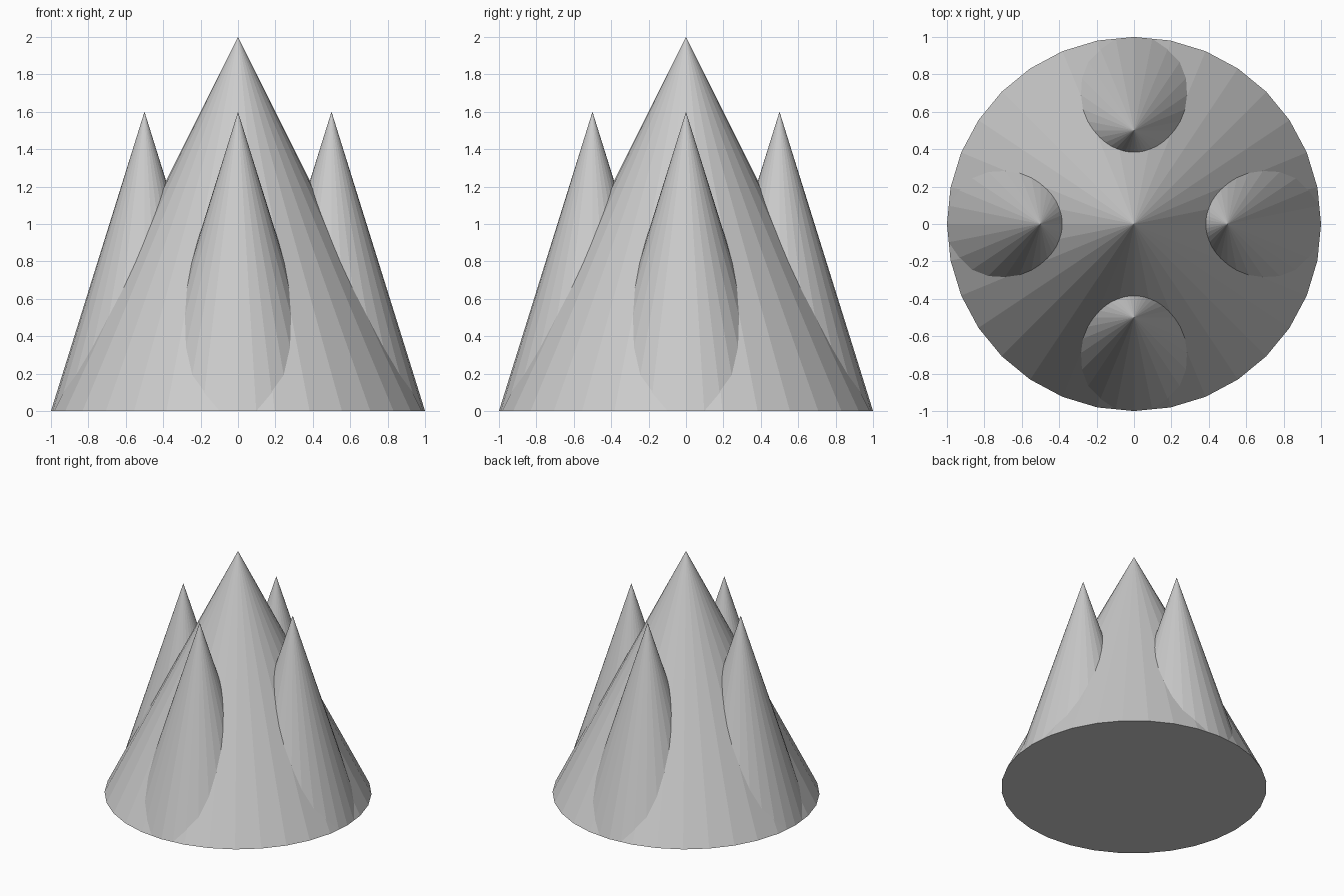
import bpy
from math import cos, sin, pi

if "Cube" in bpy.data.objects:
    bpy.data.objects.remove(bpy.data.objects["Cube"])


def cone(name, x, y, radius, height):
    """32-sided flat-shaded cone standing on z = 0."""
    bpy.ops.mesh.primitive_cone_add(vertices=32, radius1=radius, radius2=0,
                                    depth=height, location=(x, y, height / 2))
    bpy.context.object.name = name


# large central peak
cone("main_peak", 0, 0, 1.0, 2.0)

# four smaller peaks, touching the rim of the main one
for i, side in enumerate(("right", "back", "left", "front")):
    a = i * pi / 2
    cone(side + "_peak", 0.5 * cos(a), 0.5 * sin(a), 0.5, 1.6)
